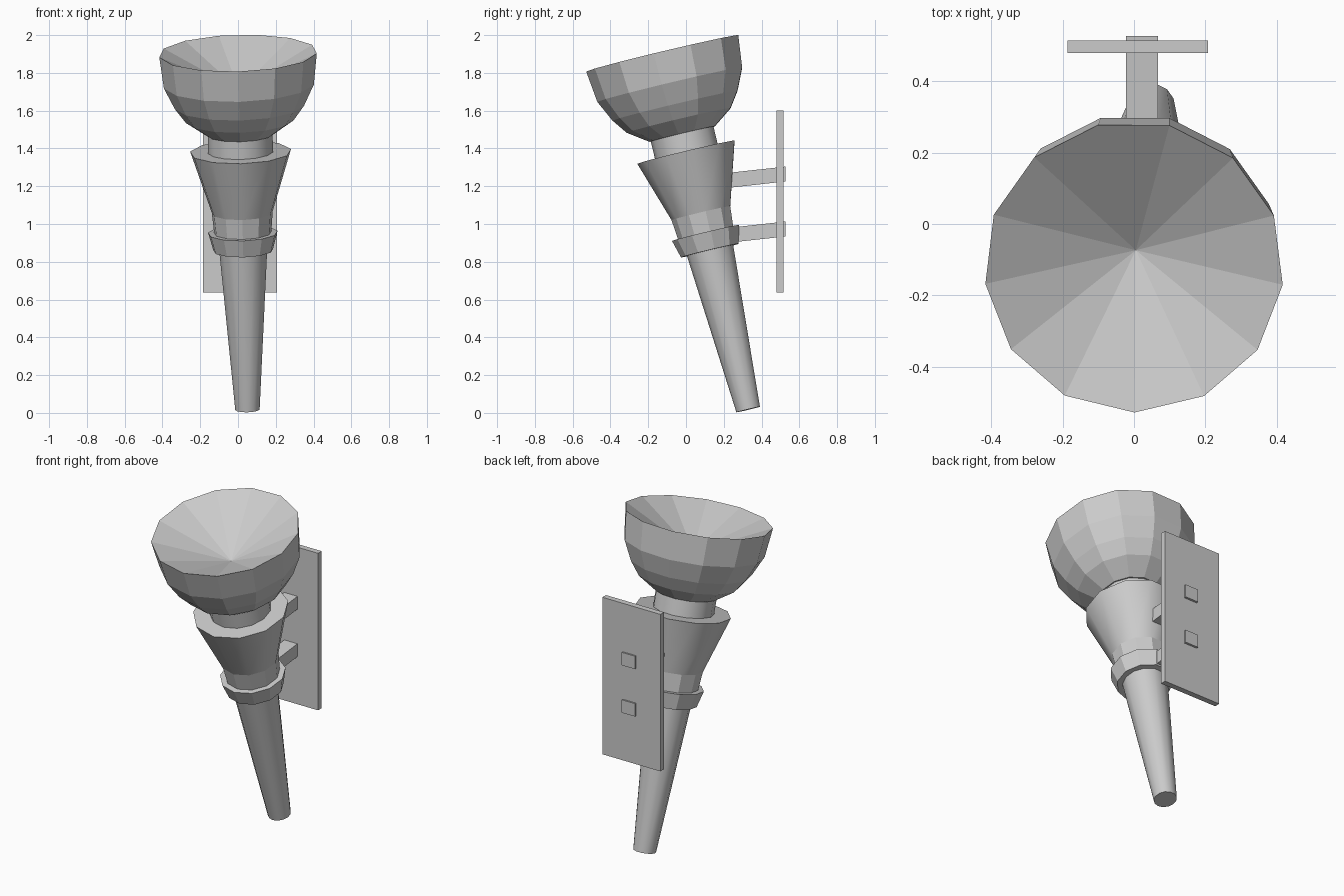
import bpy, bmesh, math
from mathutils import Vector, Matrix

if "Cube" in bpy.data.objects:
    bpy.data.objects.remove(bpy.data.objects["Cube"])

# Tilted torch axis: foot centre and direction
FOOT = Vector((0.05, 0.33, 0.018))
AXIS = Vector((-0.05, -0.45, 1.887)).normalized()
TILT = Matrix.Translation(FOOT) @ Vector((0, 0, 1)).rotation_difference(AXIS).to_matrix().to_4x4()


def finish(name, bm):
    bmesh.ops.recalc_face_normals(bm, faces=bm.faces)
    mesh = bpy.data.meshes.new(name)
    bm.to_mesh(mesh)
    bm.free()
    ob = bpy.data.objects.new(name, mesh)
    bpy.context.collection.objects.link(ob)
    return ob


def lathe(name, profile, sides, smooth=False):
    """Spin (radius, distance along axis) points about the torch axis; radius 0 makes a tip."""
    bm = bmesh.new()
    rings = []
    for r, t in profile:
        count = sides if r else 1
        angles = [-math.pi / 2 + 2 * math.pi * k / sides for k in range(count)]
        rings.append([bm.verts.new(TILT @ Vector((r * math.cos(a), r * math.sin(a), t)))
                      for a in angles])
    for low, high in zip(rings, rings[1:]):
        for k in range(sides):
            quad = [low[k % len(low)], low[(k + 1) % len(low)],
                    high[(k + 1) % len(high)], high[k % len(high)]]
            bm.faces.new(list(dict.fromkeys(quad)))
    ob = finish(name, bm)
    if smooth:
        bpy.ops.object.select_all(action='DESELECT')
        ob.select_set(True)
        bpy.context.view_layer.objects.active = ob
        bpy.ops.object.shade_smooth_by_angle(angle=math.radians(40))
    return ob


def slab(name, outline, x0, x1):
    """Extrude a (y, z) outline from x0 to x1."""
    bm = bmesh.new()
    face = bm.faces.new([bm.verts.new((x0, y, z)) for y, z in outline])
    side = bmesh.ops.extrude_face_region(bm, geom=[face])
    moved = [g for g in side['geom'] if isinstance(g, bmesh.types.BMVert)]
    bmesh.ops.translate(bm, verts=moved, vec=(x1 - x0, 0, 0))
    if face.is_valid and not any(f is not face and set(f.verts) == set(face.verts) for f in bm.faces):
        pts = [v for v in bm.verts if v not in moved]
        if not any(set(f.verts) == set(pts) for f in bm.faces):
            bmesh.ops.contextual_create(bm, geom=pts)
    return finish(name, bm)


# Torch body
lathe("handle", [(0, 0), (0.065, 0), (0.13, 0.9), (0, 0.9)], 13, True)
lathe("ring", [(0, 0.866), (0.16, 0.866), (0.186, 0.962), (0, 0.962)], 11)
lathe("collar_stem", [(0, 0.95), (0.152, 0.95), (0.163, 1.07)], 11)
lathe("collar", [(0.163, 1.07), (0.27, 1.402), (0, 1.402)], 11, True)
lathe("neck", [(0, 1.38), (0.173, 1.38), (0.173, 1.52), (0, 1.52)], 13, True)

# Faceted bowl with a shallow cone sunk into its top
lathe("bowl", [(0, 1.50), (0.18, 1.50), (0.287, 1.575), (0.345, 1.655),
               (0.40, 1.77), (0.42, 1.94), (0, 1.74)], 13)

# Wall plate and the two sloping arms through it
slab("wall_plate", [(0.48, 0.637), (0.515, 0.637), (0.515, 1.6), (0.48, 1.6)], -0.186, 0.207)
for name, y, z in (("upper_arm", 0.12, 1.225), ("lower_arm", 0.14, 0.934)):
    drop = 0.11 * (0.527 - y)
    slab(name, [(y, z - drop), (0.527, z), (0.527, z + 0.079), (y, z + 0.079 - drop)],
         -0.022, 0.067)
